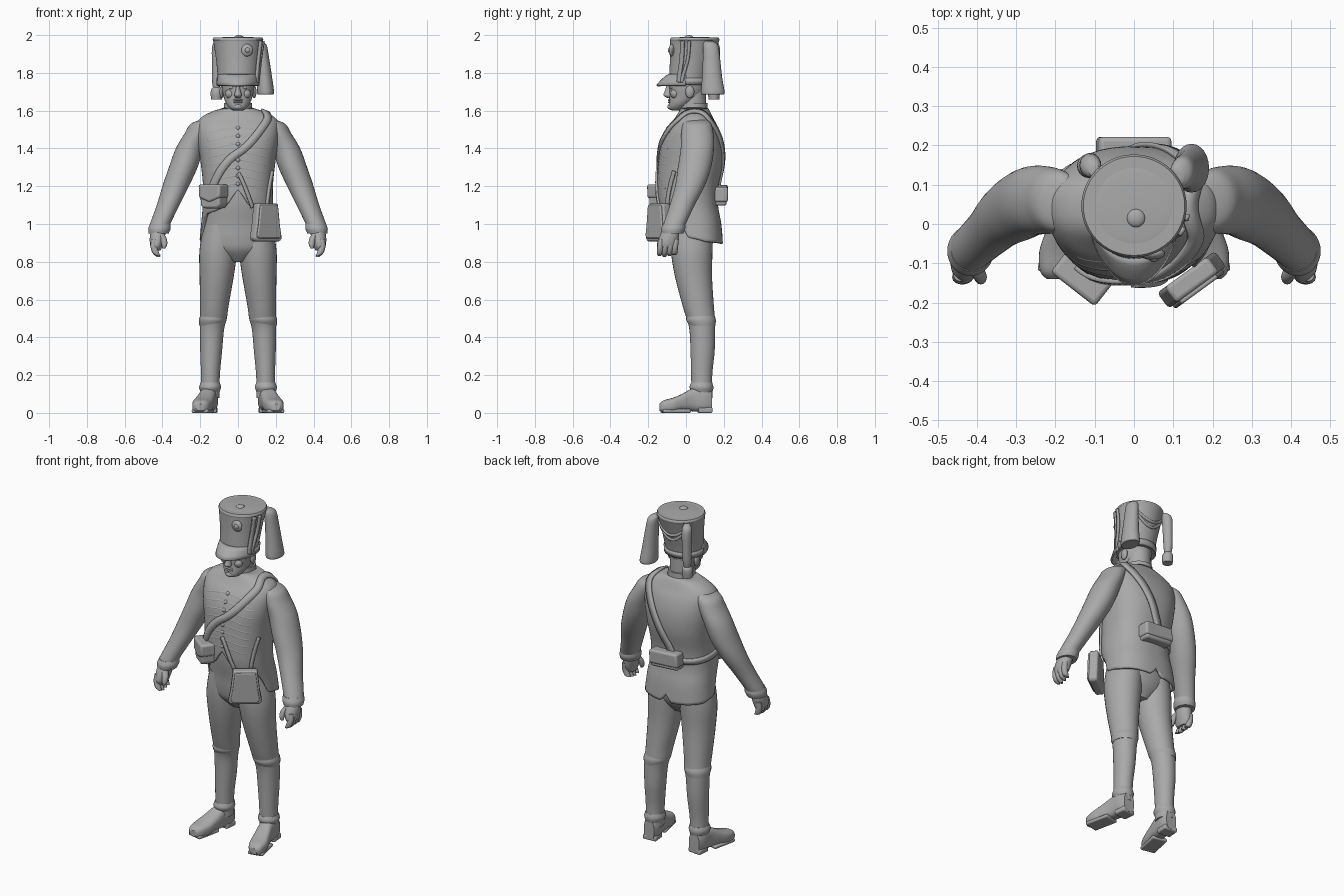
import bpy, bmesh
from math import sin, cos, radians, copysign, pi
from mathutils import Vector, Matrix

if "Cube" in bpy.data.objects:
    bpy.data.objects.remove(bpy.data.objects["Cube"])

GREY = bpy.data.materials.new("clay grey")
GREY.use_nodes = True
GREY.diffuse_color = (0.4, 0.4, 0.4, 1)
GREY.node_tree.nodes["Principled BSDF"].inputs["Base Color"].default_value = (0.4, 0.4, 0.4, 1)


def finish(name, bm, mirror=False, thick=0, bevel=0, angle=40):
    """Turn a bmesh into a smooth shaded object."""
    bmesh.ops.recalc_face_normals(bm, faces=bm.faces)
    me = bpy.data.meshes.new(name)
    bm.to_mesh(me)
    bm.free()
    me.materials.append(GREY)
    ob = bpy.data.objects.new(name, me)
    bpy.context.collection.objects.link(ob)
    bpy.ops.object.select_all(action='DESELECT')
    ob.select_set(True)
    bpy.context.view_layer.objects.active = ob
    bpy.ops.object.shade_smooth_by_angle(angle=radians(angle))
    if thick:
        ob.modifiers.new("thickness", 'SOLIDIFY').thickness = thick
        ob.modifiers["thickness"].offset = 0
    if bevel:
        b = ob.modifiers.new("rounding", 'BEVEL')
        b.width, b.segments = bevel, 3
    if mirror:
        ob.modifiers.new("mirror", 'MIRROR')
    return ob


def resample(keys, steps=5):
    """Smooth Catmull-Rom interpolation of key tuples."""
    out = []
    for i in range(len(keys) - 1):
        quad = [keys[max(0, min(len(keys) - 1, i + k))] for k in (-1, 0, 1, 2)]
        for s in range(steps):
            t = s / steps
            out.append(tuple(b + t / 2 * (c - a + t * (2*a - 5*b + 4*c - d + t * (3*(b - c) + d - a)))
                             for a, b, c, d in zip(*quad)))
    return out + [tuple(keys[-1])]


def ring_point(r, a, p=2, axis='z'):
    """Superellipse point; angle 0 is the front, 90 degrees the model's left."""
    u = copysign(abs(sin(a)) ** (2 / p), sin(a)) * r[3]
    v = -copysign(abs(cos(a)) ** (2 / p), cos(a)) * r[4]
    return Vector((r[0] + u, r[1] + v, r[2])) if axis == 'z' else Vector((r[0] + u, r[1], r[2] + v))


def skin(bm, rows, closed=True):
    rows = [[bm.verts.new(p) for p in row] for row in rows]
    n = len(rows[0])
    for r0, r1 in zip(rows, rows[1:]):
        for j in range(n if closed else n - 1):
            k = (j + 1) % n
            bm.faces.new((r0[j], r0[k], r1[k], r1[j]))
    return rows


def loft(name, keys, n=32, p=2, axis='z', mirror=False, steps=5):
    """Closed body through rings (x, y, z, half width, half depth)."""
    bm = bmesh.new()
    rows = skin(bm, [[ring_point(r, 2 * pi * j / n, p, axis) for j in range(n)]
                     for r in resample(keys, steps)])
    bm.faces.new(rows[0])
    bm.faces.new(rows[-1])
    return finish(name, bm, mirror)


def on_surface(dense, a, z, p):
    """Point and outward normal of a lofted body at an angle and height."""
    def at(a, z):
        for r0, r1 in zip(dense, dense[1:]):
            if r0[2] <= z <= r1[2]:
                break
        t = max(0, min(1, (z - r0[2]) / (r1[2] - r0[2])))
        return ring_point([u + t * (v - u) for u, v in zip(r0, r1)], a, p)
    q = at(a, z)
    return q, (at(a + .03, z) - at(a - .03, z)).cross(at(a, z + .006) - at(a, z - .006)).normalized()


def strap(name, dense, path, width, p=2, lift=.006, thick=.012):
    """Flat ribbon that follows a lofted body along (degrees, height) points."""
    pts = [on_surface(dense, radians(a), z, p) for a, z in resample(path, 8)]
    rows = []
    for i, (q, nrm) in enumerate(pts):
        t = pts[min(i + 1, len(pts) - 1)][0] - pts[max(i - 1, 0)][0]
        side = nrm.cross(t).normalized() * width / 2
        rows.append([q + nrm * lift + side, q + nrm * lift - side])
    bm = bmesh.new()
    skin(bm, rows, closed=False)
    return finish(name, bm, thick=thick)


def cord(name, pts, radius):
    cu = bpy.data.curves.new(name, 'CURVE')
    cu.dimensions, cu.bevel_depth, cu.bevel_resolution, cu.use_fill_caps = '3D', radius, 2, True
    sp = cu.splines.new('POLY')
    sp.points.add(len(pts) - 1)
    for v, q in zip(sp.points, pts):
        v.co = (*q, 1)
    cu.materials.append(GREY)
    bpy.context.collection.objects.link(bpy.data.objects.new(name, cu))


def ball(name, loc, size, mirror=False):
    bm = bmesh.new()
    bmesh.ops.create_uvsphere(bm, u_segments=16, v_segments=10, radius=1,
                              matrix=Matrix.Translation(loc) @ Matrix.Diagonal((*size, 1)))
    return finish(name, bm, mirror)


def slab(name, outline, depth, loc, turn, bevel, roll=0):
    """Extruded outline (width, height) turned about the vertical."""
    bm = bmesh.new()
    skin_rows = skin(bm, [[Vector((u, y, v)) for u, v in outline] for y in (-depth / 2, depth / 2)])
    for row in skin_rows:
        bm.faces.new(row)
    m = Matrix.Translation(loc) @ Matrix.Rotation(radians(turn), 4, 'Z') @ Matrix.Rotation(radians(roll), 4, 'Y')
    bmesh.ops.transform(bm, matrix=m, verts=bm.verts)
    return finish(name, bm, bevel=bevel, angle=50)


# Jacket with cut-away front hem and back vent
TP = 2.4
TORSO = resample([(0, .05, .88, .2, .14), (0, .04, 1, .188, .14), (0, .012, 1.1, .18, .15),
                  (0, .01, 1.2, .178, .155), (0, .024, 1.32, .19, .164), (0, .03, 1.42, .205, .158),
                  (0, .036, 1.5, .212, .132), (0, .042, 1.55, .2, .1), (0, .045, 1.585, .145, .08),
                  (0, .045, 1.61, .07, .066)])
HEM = [(0, 1.18), (14, 1.1), (35, 1.07), (62, 1.05), (78, .93), (110, .905), (174, .895), (180, .94)]


def hem(a):
    d = abs((a + 180) % 360 - 180)
    for (a0, z0), (a1, z1) in zip(HEM, HEM[1:]):
        if d <= a1:
            return z0 + (z1 - z0) * (d - a0) / (a1 - a0)


bm = bmesh.new()
ROWS = 44
skin(bm, [[on_surface(TORSO, radians(a), hem(a) + (1.609 - hem(a)) * i / ROWS, TP)[0]
           for a in range(0, 360, 4)] for i in range(ROWS + 1)])
finish("jacket", bm, thick=.014)
loft("collar", [(0, .04, 1.55, .09, .085), (0, .04, 1.6, .077, .076), (0, .04, 1.64, .074, .074)])

# Chest braids, buttons and side seams of the front
for i in range(8):
    z = 1.2 + i * .042
    reach = 46 if i < 7 else 38
    cord("chest_braid", [on_surface(TORSO, radians(a), z + .012 * cos(radians(a * 4)), TP)[0]
                         for a in range(-reach, reach + 1, 4)], .0085)
    ball("button", on_surface(TORSO, 0, z + .012, TP)[0], (.013, .013, .013))

# Trousers, legs and shoes
loft("trouser_seat", [(0, .03, .8, .05, .06), (0, .025, .86, .16, .105), (0, .025, .92, .19, .12),
                      (0, .022, 1, .182, .125), (0, .015, 1.1, .168, .135), (0, .01, 1.2, .16, .135)])
loft("leg", [(.148, .085, .08, .05, .055), (.146, .083, .2, .05, .056), (.142, .088, .33, .058, .064),
             (.138, .086, .44, .064, .068), (.13, .078, .5, .071, .075), (.126, .066, .56, .075, .082),
             (.113, .04, .72, .09, .098), (.104, .03, .86, .1, .11), (.09, .03, 1, .09, .11)], mirror=True)
loft("boot_top", [(.14, .087, .46, .064, .068), (.134, .08, .49, .073, .078), (.13, .077, .515, .07, .074)], mirror=True)
loft("ankle_fold", [(.148, .085, .11, .05, .055), (.148, .082, .135, .058, .063), (.147, .083, .16, .051, .056)], mirror=True)
loft("shoe", [(.2, -.14, .03, .022, .018), (.197, -.12, .034, .042, .032), (.188, -.07, .041, .053, .039),
              (.175, -.02, .056, .05, .045), (.16, .04, .07, .045, .062), (.152, .1, .07, .046, .066),
              (.15, .138, .062, .034, .056)], p=2.8, axis='y', mirror=True)
slab("sole", [(-.045, 0), (.045, 0), (.045, .02), (-.045, .02)], .15, (.187, -.055, 0), 12, .008).modifiers.new("mirror", 'MIRROR')
slab("heel", [(-.042, 0), (.042, 0), (.042, .03), (-.042, .03)], .075, (.152, .1, 0), 5, .008).modifiers.new("mirror", 'MIRROR')

# Sleeves, cuffs and hands
loft("sleeve", [(.16, .055, 1.555, .03, .05), (.19, .058, 1.53, .06, .075), (.215, .06, 1.48, .067, .085),
                (.255, .06, 1.4, .074, .088), (.29, .045, 1.3, .076, .088), (.33, .02, 1.2, .07, .078),
                (.37, -.02, 1.1, .06, .066), (.412, -.06, 1, .054, .059), (.42, -.07, .965, .052, .057)], mirror=True)
loft("cuff", [(.412, -.063, 1, .054, .058), (.416, -.068, .975, .059, .064), (.42, -.072, .95, .053, .058)], mirror=True)
loft("palm", [(.42, -.075, .98, .038, .042), (.427, -.09, .93, .04, .052), (.432, -.1, .885, .032, .052),
              (.428, -.1, .86, .018, .035)], mirror=True)
for i in range(4):
    y = -.058 - i * .026
    loft("finger", [(.443, y + .005, .92, .016, .015), (.445, y, .88, .018, .016),
                    (.434, y - .003, .845, .017, .015), (.42, y - .004, .825 + .006 * abs(i - 2), .009, .008)], 12, mirror=True)
loft("thumb", [(.41, -.11, .95, .018, .02), (.394, -.128, .92, .017, .018), (.39, -.138, .89, .015, .016),
               (.393, -.142, .87, .007, .008)], 12, mirror=True)

# Neck, head and face
loft("neck", [(0, .04, 1.58, .066, .066), (0, .035, 1.72, .066, .07)])
loft("head", [(0, -.05, 1.6, .022, .022), (0, -.045, 1.612, .042, .046), (0, -.025, 1.64, .064, .066),
              (0, .0, 1.68, .078, .088), (0, .008, 1.73, .087, .098), (0, .012, 1.8, .088, .1)])
loft("nose", [(0, -.088, 1.668, .012, .012), (0, -.094, 1.682, .02, .025), (0, -.09, 1.71, .012, .02),
              (0, -.085, 1.75, .01, .015)], 16)
ball("chin", (0, -.077, 1.62), (.026, .022, .016))
for z in (1.645, 1.657):
    ball("lip", (0, -.084, z), (.026, .012, .006))
ball("cheek", (.042, -.058, 1.69), (.026, .024, .026), True)
ball("eye", (.034, -.076, 1.722), (.014, .01, .009), True)
ball("brow", (.036, -.076, 1.74), (.026, .014, .008), True)
ball("ear", (.086, .02, 1.7), (.012, .024, .033), True)

# Tall hat, flared and leaning back
HAT = [(0, .014, 1.735, .106, .102), (0, .016, 1.78, .108, .105), (0, .03, 1.87, .116, .115),
       (0, .044, 1.96, .13, .128), (0, .046, 1.975, .134, .131), (0, .046, 1.987, .129, .126)]
loft("hat", HAT, 48)
HATD = resample(HAT)
loft("crown_dome", [(0, .046, 1.983, .118, .115), (0, .046, 1.988, .09, .088), (0, .04, 1.991, .035, .03)])
ball("crown_button", (.005, .015, 1.988), (.024, .024, .012))
strap("hat_band", HATD, [(a, 1.755) for a in range(80, 281, 20)], .035, lift=.003, thick=.008)
bm = bmesh.new()
ARC = [radians(a) for a in range(-80, 81, 8)]
skin(bm, [[Vector(((.104 + .008 * t) * sin(a), .02 - (.107 + .066 * t * cos(a) ** .7) * cos(a),
                   1.79 - .058 * t ** 1.4)) for a in ARC] for t in (0, .25, .5, .75, 1)], closed=False)
finish("visor", bm, thick=.01)
q, nrm = on_surface(HATD, radians(22), 1.92, 2)
ball("rosette", q, (.033, .016, .033))
ball("rosette_centre", q + nrm * .012, (.014, .01, .014))

# Hat cords, hanging bag and tassel
strap("hat_side_cord", HATD, [(62, 1.97), (64, 1.87), (62, 1.75)], .022)
strap("hat_side_loop", HATD, [(78, 1.97), (80, 1.87), (70, 1.75)], .016)
for dip in (.07, .1):
    cord("back_swag", [on_surface(HATD, radians(a), 1.95 - dip * cos(radians((a - 180) * 1.6)), 2)[0]
                       for a in range(125, 236, 5)], .008)
loft("hanging_bag", [(.108, .12, 1.968, .018, .022), (.122, .13, 1.945, .03, .04), (.132, .135, 1.87, .034, .046),
                     (.14, .138, 1.78, .04, .053), (.146, .142, 1.7, .045, .062), (.146, .142, 1.685, .041, .057)], 24)
loft("tassel_cord", [(-.1, .135, 1.97, .014, .016), (-.11, .148, 1.94, .027, .03), (-.112, .152, 1.84, .026, .028),
                     (-.114, .152, 1.76, .024, .025), (-.114, .15, 1.72, .018, .019)], 20)
loft("tassel", [(-.114, .148, 1.66, .028, .028), (-.114, .148, 1.69, .031, .031), (-.114, .15, 1.715, .027, .027),
                (-.114, .15, 1.73, .012, .012)], 20)

# Cross belt over the left shoulder, hip straps and belt
strap("cross_belt_front", TORSO, [(-44, 1.19), (-20, 1.3), (12, 1.42), (36, 1.52), (58, 1.572), (90, 1.588),
                                  (122, 1.572), (142, 1.52), (160, 1.42), (176, 1.3), (188, 1.17)], .042, TP, .012)
strap("cross_belt_side", TORSO, [(-44, 1.18), (-90, 1.16), (-135, 1.15), (-178, 1.15)], .035, TP, .01)
strap("inner_bag_strap", TORSO, [(0, 1.27), (9, 1.19), (20, 1.09)], .02, TP, .012)
strap("outer_bag_strap", TORSO, [(66, 1.28), (58, 1.18), (50, 1.09)], .02, TP, .012)

# Large flat bag on the left hip
BAG = [(-.066, .1), (.066, .1), (.08, -.02), (.092, -.085), (.078, -.1), (-.078, -.1), (-.092, -.085), (-.08, -.02)]
slab("hip_bag", BAG, .05, (.147, -.142, 1.008), 36, .012)
slab("hip_bag_flap", [(u * .86, v * .88) for u, v in BAG], .014, (.164, -.165, 1.012), 36, .006)

# Front pouch and cartridge pouch on the back, each with a lid
slab("front_pouch", [(-.066, .05), (.066, .05), (.064, -.05), (.045, -.065), (-.045, -.065), (-.064, -.05)],
     .08, (-.127, -.128, 1.148), -38, .016)
slab("front_pouch_lid", [(-.072, .06), (.072, .06), (.07, -.01), (0, -.035), (-.07, -.01)],
     .092, (-.128, -.13, 1.15), -38, .012)
slab("back_pouch", [(-.085, .045), (.085, .045), (.09, -.045), (-.09, -.045)], .075, (0, .178, 1.148), 0, .012, 4)
slab("back_pouch_lid", [(-.092, .052), (.092, .052), (.096, -.028), (-.096, -.028)], .088, (0, .178, 1.15), 0, .012, 4)
